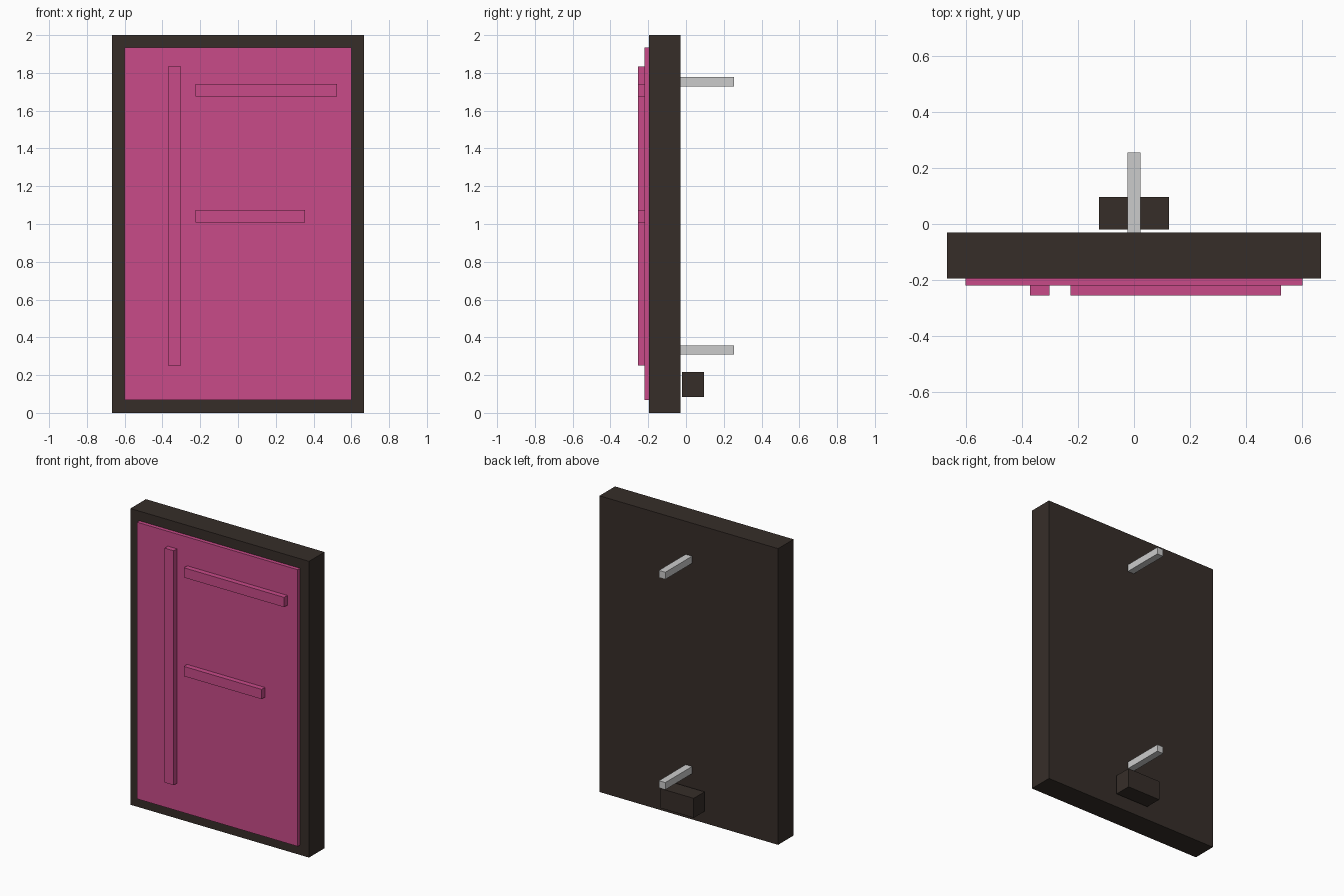
import bpy

if "Cube" in bpy.data.objects:
    bpy.data.objects.remove(bpy.data.objects["Cube"])


def material(name, rgb):
    mat = bpy.data.materials.new(name)
    mat.diffuse_color = (*rgb, 1)
    mat.use_nodes = True
    mat.node_tree.nodes["Principled BSDF"].inputs["Base Color"].default_value = mat.diffuse_color
    return mat


def box(name, x, y, z, mat=None):
    """Axis-aligned box from (min, max) ranges."""
    bpy.ops.mesh.primitive_cube_add(size=1, location=[(a + b) / 2 for a, b in (x, y, z)])
    obj = bpy.context.object
    obj.name = name
    obj.scale = [b - a for a, b in (x, y, z)]
    bpy.ops.object.transform_apply(location=False, rotation=False, scale=True)
    if mat:
        obj.data.materials.append(mat)
    return obj


dark = material("dark_casing", (0.037, 0.027, 0.022))
pink = material("pink_face", (0.578, 0.070, 0.250))

# Sign casing and raised face panel
box("casing", (-0.667, 0.667), (-0.195, -0.03), (0, 2), dark)
box("face_panel", (-0.6, 0.6), (-0.22, -0.195), (0.067, 1.935), pink)

# Raised strips on the face
strip_y = (-0.255, -0.22)
box("vertical_strip", (-0.37, -0.302), strip_y, (0.252, 1.835), pink)
for name, right, bottom in (("upper_strip", 0.523, 1.675), ("middle_strip", 0.355, 1.009)):
    box(name, (-0.226, right), strip_y, (bottom, bottom + 0.066), pink)

# Wall mounting arms at the back
for name, z in (("lower_arm", 0.333), ("upper_arm", 1.753)):
    box(name, (-0.024, 0.024), (-0.03, 0.255), (z - 0.024, z + 0.024))

# Power box behind the casing
box("power_box", (-0.125, 0.125), (-0.02, 0.096), (0.085, 0.217), dark)
